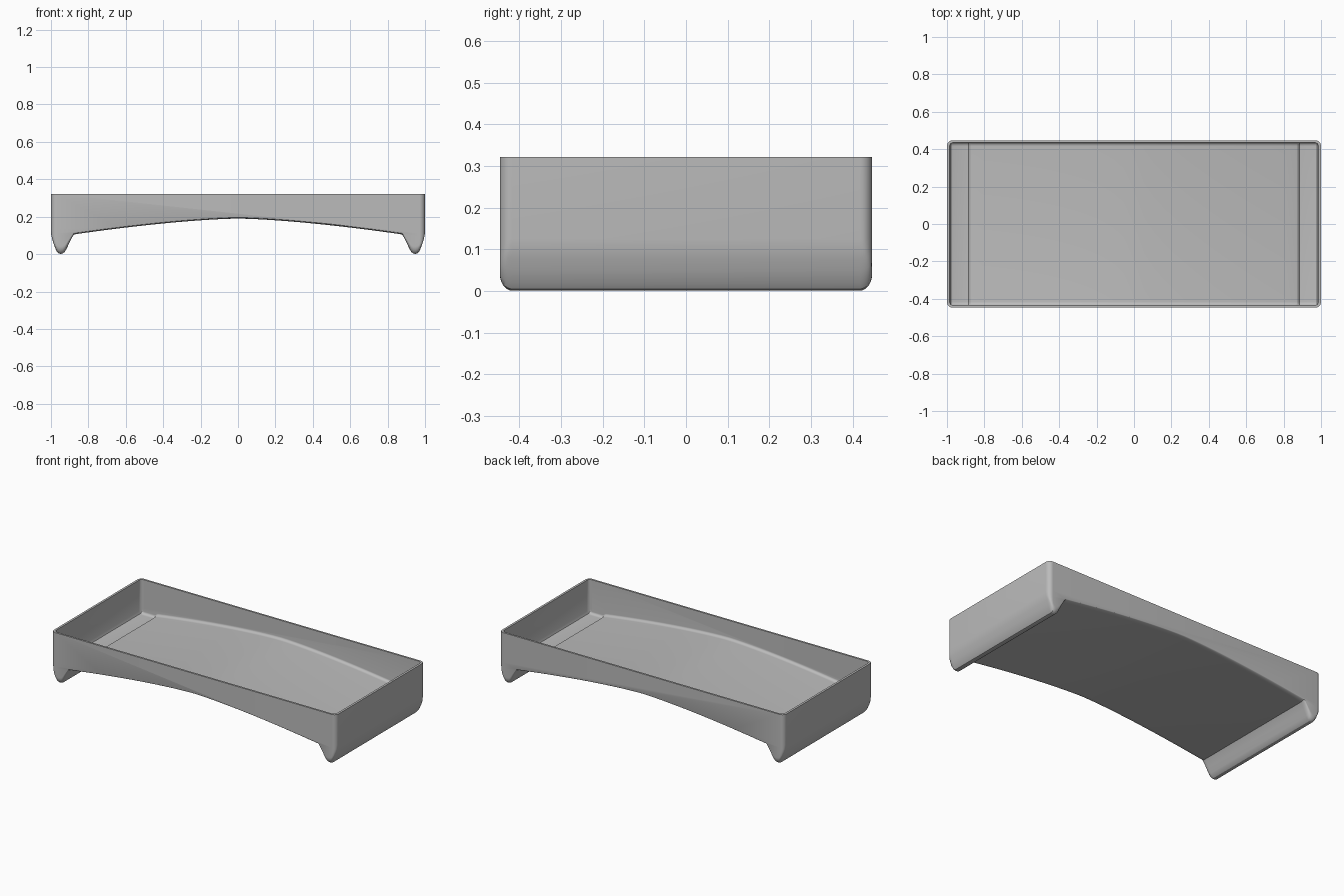
import bpy, bmesh, math

cube = bpy.data.objects.get("Cube")
if cube:
    bpy.data.objects.remove(cube)

TOP = 0.322
FOOT = [(0.877, 0.105), (0.885, 0.093), (0.9, 0.063), (0.917, 0.028),
        (0.926, 0.012), (0.937, 0.003), (0.95, 0.001), (0.962, 0.005),
        (0.972, 0.019), (0.984, 0.05), (0.993, 0.078), (0.998, 0.1), (1.0, 0.125)]
STEP = [(0.873, 0.117), (0.884, 0.105), (0.965, 0.105), (0.979, 0.11), (0.986, 0.125)]


def arch(x):
    """Height of the arched underside."""
    return 0.19 - 0.083 * (x / 0.865) ** 1.5


def half_profile(end_points, raise_by):
    xs = [0.865 * i / 16 for i in range(17)]
    return [(x, arch(x) + raise_by) for x in xs] + end_points


def loft(name, half, depth, radius, top, lift, foot_lift, mat):
    """Sweep a mirrored profile along y, with rounded corners and lower edges."""
    bottom = [(-x, z) for x, z in reversed(half[1:])] + half
    width = half[-1][0]
    angles = [math.pi / 2 * i / 8 for i in range(9)]
    ends = [(depth - radius + radius * math.sin(a), 1 - math.cos(a)) for a in angles]
    stations = [(-y, e) for y, e in reversed(ends)] + ends
    bm = bmesh.new()
    rings = []
    for y, e in stations:
        w = width - radius * e
        ring = []
        for x, z in [(-width, top)] + bottom + [(width, top)]:
            if z < top:
                z += e * (lift + foot_lift * max(0, 0.11 - z))
            ring.append(bm.verts.new((max(-w, min(w, x)), y, z)))
        rings.append(ring)
    for a, b in zip(rings, rings[1:]):
        for i in range(len(a)):
            j = (i + 1) % len(a)
            bm.faces.new((a[i], a[j], b[j], b[i]))
    bm.faces.new(rings[0])
    bm.faces.new(list(reversed(rings[-1])))
    bmesh.ops.recalc_face_normals(bm, faces=bm.faces)
    mesh = bpy.data.meshes.new(name)
    bm.to_mesh(mesh)
    bm.free()
    mesh.materials.append(mat)
    obj = bpy.data.objects.new(name, mesh)
    bpy.context.collection.objects.link(obj)
    return obj


grey = bpy.data.materials.new("plain grey")
grey.use_nodes = True
colour = (0.5, 0.5, 0.5, 1)
grey.diffuse_color = colour
grey.node_tree.nodes["Principled BSDF"].inputs["Base Color"].default_value = colour

# Tray body with arched underside and two long feet
tray = loft("tray", half_profile(FOOT, 0), 0.447, 0.03, TOP, 0.008, 0.3, grey)

# Cavity that leaves thin walls, an arched floor and a sunken strip over each foot
cavity = loft("cavity_cutter", half_profile(STEP, 0.012), 0.435, 0.02,
              TOP + 0.1, 0.015, 0, grey)
cut = tray.modifiers.new("hollow", 'BOOLEAN')
cut.operation = 'DIFFERENCE'
cut.solver = 'EXACT'
cut.object = cavity

bpy.ops.object.select_all(action='DESELECT')
tray.select_set(True)
bpy.context.view_layer.objects.active = tray
bpy.ops.object.modifier_apply(modifier=cut.name)
bpy.data.objects.remove(cavity)
bpy.ops.object.shade_smooth_by_angle(angle=math.radians(30))
